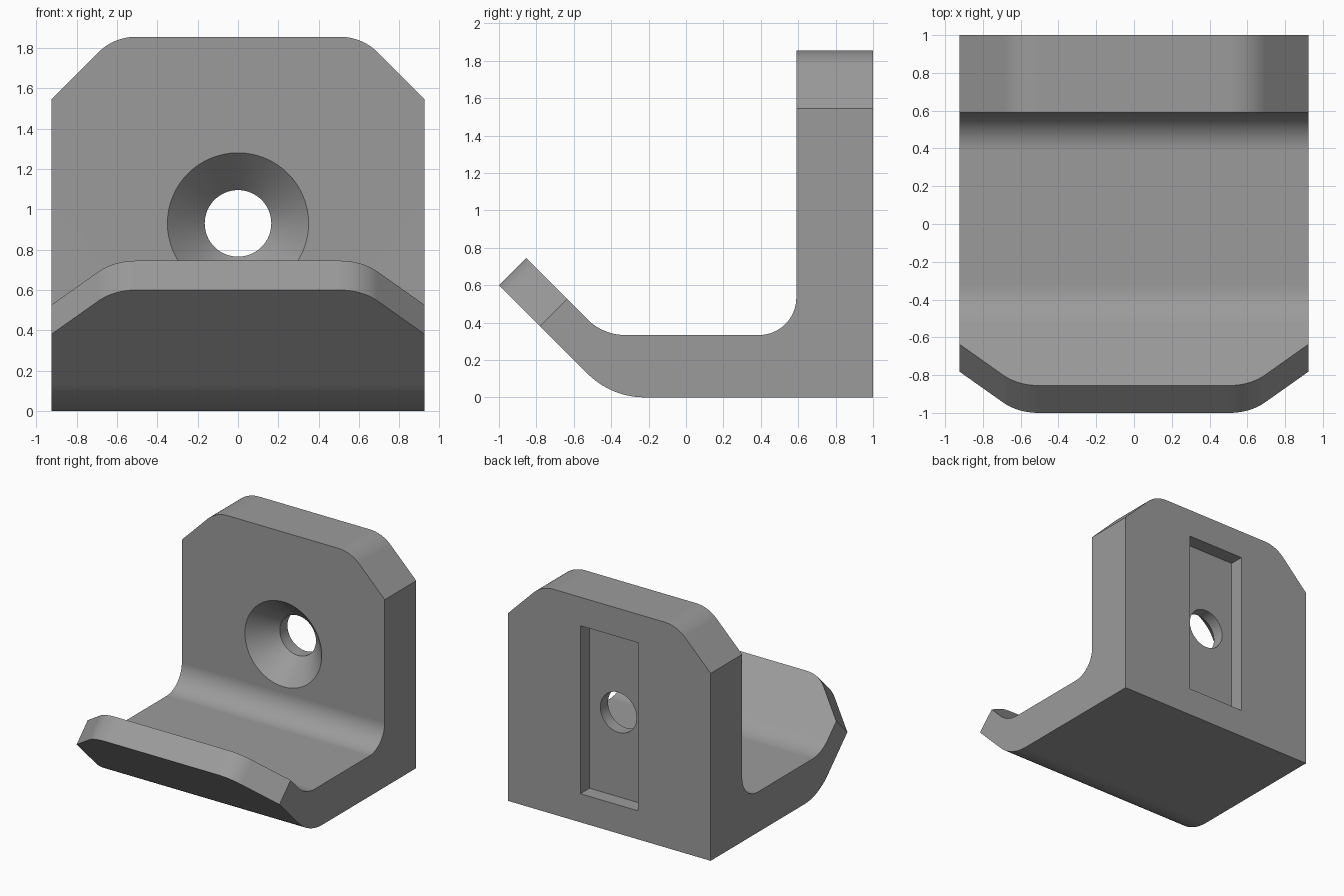
import bpy, bmesh, math
from mathutils import Vector

if "Cube" in bpy.data.objects:
    bpy.data.objects.remove(bpy.data.objects["Cube"])

W = 0.925  # half width

grey = bpy.data.materials.new("grey")
grey.diffuse_color = (0.33, 0.33, 0.33, 1)
grey.use_nodes = True
grey.node_tree.nodes["Principled BSDF"].inputs["Base Color"].default_value = grey.diffuse_color


def fillet(a, p, b, t, n=10):
    """Arc points rounding corner p between a and b, tangent length t."""
    a, p, b = Vector(a), Vector(p), Vector(b)
    u, v = (a - p).normalized(), (b - p).normalized()
    half = u.angle(v) / 2
    centre = p + (u + v).normalized() * (t / math.cos(half))
    s, e = p + u * t - centre, p + v * t - centre
    ang = s.angle(e)
    return [tuple(centre + (s * math.sin((1 - k / n) * ang) + e * math.sin(k / n * ang)) / math.sin(ang))
            for k in range(n + 1)]


def make(name, bm):
    bmesh.ops.recalc_face_normals(bm, faces=bm.faces)
    me = bpy.data.meshes.new(name)
    bm.to_mesh(me)
    bm.free()
    ob = bpy.data.objects.new(name, me)
    me.materials.append(grey)
    bpy.context.collection.objects.link(ob)
    return ob


def prism(name, pts, vec):
    """Closed outline of 3D points extruded along vec."""
    bm = bmesh.new()
    f = bm.faces.new([bm.verts.new(p) for p in pts])
    ext = bmesh.ops.extrude_face_region(bm, geom=[f])
    bmesh.ops.translate(bm, vec=vec, verts=[g for g in ext["geom"] if isinstance(g, bmesh.types.BMVert)])
    return make(name, bm)


# Hook body: side profile (y, z) with rounded bends
profile = [(1, 0)]
profile += fillet((1, 0), (-0.4, 0), (-1, 0.6), 0.18)
profile += [(-1, 0.6), (-0.855, 0.745)]
profile += fillet((-0.855, 0.745), (-0.443, 0.333), (0.59, 0.333), 0.12)
profile += fillet((-0.443, 0.333), (0.59, 0.333), (0.59, 1.855), 0.2)
profile += [(0.59, 1.855), (1, 1.855)]
body = prism("wall_hook", [(-W, y, z) for y, z in profile], (2 * W, 0, 0))

cutters = []

# Rounded 45 degree corner cuts on the back plate and the lip
corner = [(W + 0.1, 0.1), (W + 0.1, -0.41)]
corner += fillet((W, -0.31), (W - 0.31, 0), (0, 0), 0.11)
corner += [(W - 0.42, 0.1)]
r = math.sqrt(0.5)
for label, origin, up, through in (
        ("plate", Vector((0, 0.5, 1.855)), Vector((0, 0, 1)), Vector((0, 0.6, 0))),
        ("lip", Vector((0, -1 - 0.1 * r, 0.6 - 0.1 * r)), Vector((0, -r, r)), Vector((0, 0.4 * r, 0.4 * r)))):
    for side in (-1, 1):
        pts = [origin + Vector((side * x, 0, 0)) + up * d for x, d in corner]
        cutters.append(prism(label + "_corner_cutter", pts, through))

# Countersunk screw hole
bm = bmesh.new()
N = 64
rings = []
for y, rad in ((0.49, 0.35 + 0.1 * 0.185 / 0.19), (0.78, 0.165), (1.1, 0.165)):
    rings.append([bm.verts.new((rad * math.cos(2 * math.pi * i / N), y, 0.93 + rad * math.sin(2 * math.pi * i / N)))
                  for i in range(N)])
for lo, hi in zip(rings, rings[1:]):
    for i in range(N):
        j = (i + 1) % N
        bm.faces.new((lo[i], lo[j], hi[j], hi[i]))
bm.faces.new(rings[0])
bm.faces.new(rings[-1])
cutters.append(make("screw_hole_cutter", bm))

# Rectangular pocket in the back
cutters.append(prism("back_pocket_cutter",
                     [(-0.263, 0.88, 0.235), (0.263, 0.88, 0.235), (0.263, 0.88, 1.62), (-0.263, 0.88, 1.62)],
                     (0, 0.22, 0)))

# Cut everything out, then remove the cutters
bpy.context.view_layer.objects.active = body
for c in cutters:
    mod = body.modifiers.new("cut", "BOOLEAN")
    mod.operation = "DIFFERENCE"
    mod.solver = "EXACT"
    mod.object = c
    bpy.ops.object.modifier_apply(modifier=mod.name)
    bpy.data.objects.remove(c)

# Smooth bends, crisp edges
bpy.ops.object.select_all(action="DESELECT")
body.select_set(True)
bpy.ops.object.shade_smooth_by_angle(angle=math.radians(30))
wn = body.modifiers.new("flat_normals", "WEIGHTED_NORMAL")
wn.keep_sharp = True
